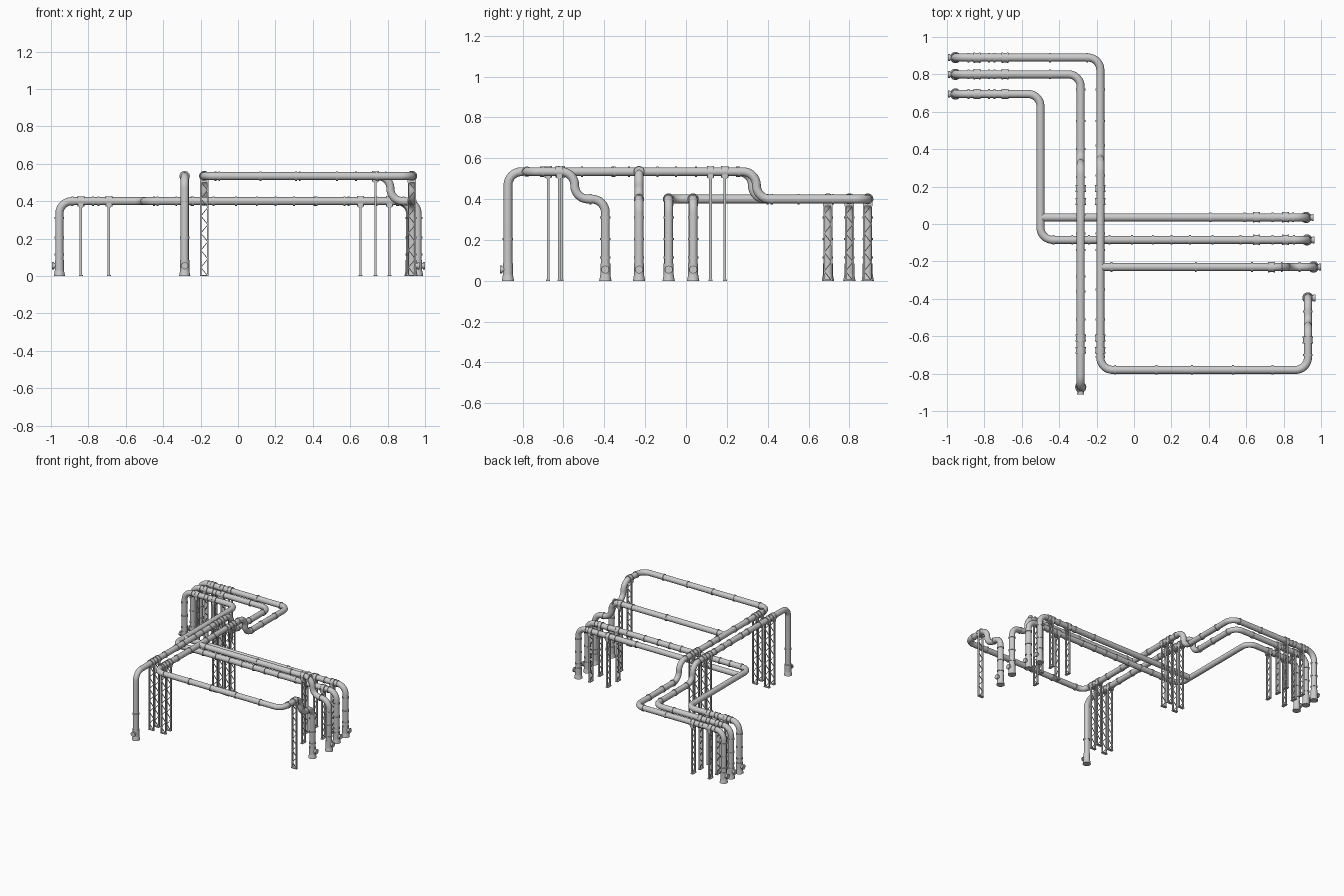
import bpy, bmesh, math
from mathutils import Vector, Matrix

if "Cube" in bpy.data.objects:
    bpy.data.objects.remove(bpy.data.objects["Cube"])

LO, HI, R = 0.40, 0.534, 0.0215   # low / high pipe heights, pipe radius
XA, XB, XC = -0.18, -0.285, -0.50  # the three cross runs
YN, YM, YB = 0.035, -0.085, -0.23  # the three right-hand runs
XL = -0.955                        # left legs


def fillet(pts, rad=0.066, n=8):
    """Round the corners of a polyline."""
    pts = [Vector(p) for p in pts]
    out = [pts[0]]
    for a, b, c in zip(pts, pts[1:], pts[2:]):
        u, v = (a - b).normalized(), (c - b).normalized()
        centre = b + (u + v) * rad
        for i in range(n + 1):
            t = math.pi / 2 * i / n
            out.append(centre - v * rad * math.cos(t) - u * rad * math.sin(t))
    return out + [pts[-1]]


def pipe(name, pts):
    path = fillet(pts)
    cu = bpy.data.curves.new(name, 'CURVE')
    cu.dimensions = '3D'
    cu.bevel_depth, cu.bevel_resolution, cu.use_fill_caps = R, 6, True
    sp = cu.splines.new('POLY')
    sp.points.add(len(path) - 1)
    for p, co in zip(sp.points, path):
        p.co = (*co, 1)
    ob = bpy.data.objects.new(name, cu)
    bpy.context.collection.objects.link(ob)
    bpy.ops.object.select_all(action='DESELECT')
    bpy.context.view_layer.objects.active = ob
    ob.select_set(True)
    bpy.ops.object.convert(target='MESH')
    bpy.ops.object.shade_smooth_by_angle(angle=math.radians(40))


def tube(bm, a, b, r1, r2=None, seg=20):
    """Capped cylinder or cone from a to b."""
    a, b = Vector(a), Vector(b)
    d = b - a
    m = Matrix.Translation((a + b) / 2) @ d.to_track_quat('Z', 'Y').to_matrix().to_4x4()
    bmesh.ops.create_cone(bm, cap_ends=True, segments=seg, radius1=r1,
                          radius2=r1 if r2 is None else r2, depth=d.length, matrix=m)


def box(bm, c, size, rot=None):
    m = Matrix.Translation(c) @ (rot or Matrix()) @ Matrix.Diagonal((*size, 1))
    bmesh.ops.create_cube(bm, size=1, matrix=m)


def finish(name, bm, smooth=True):
    me = bpy.data.meshes.new(name)
    bm.to_mesh(me)
    bm.free()
    ob = bpy.data.objects.new(name, me)
    bpy.context.collection.objects.link(ob)
    if smooth:
        bpy.ops.object.select_all(action='DESELECT')
        bpy.context.view_layer.objects.active = ob
        ob.select_set(True)
        bpy.ops.object.shade_smooth_by_angle(angle=math.radians(40))


# Main pipes and branches
pipe("outer_pipe", [(XL, .89, 0), (XL, .89, LO), (XA, .89, LO), (XA, .345, LO), (XA, .345, HI),
                    (XA, -.78, HI), (.93, -.78, HI), (.93, -.545, HI), (.93, -.545, LO),
                    (.93, -.395, LO), (.93, -.395, 0)])
pipe("middle_pipe", [(XL, .80, 0), (XL, .80, LO), (XB, .80, LO), (XB, .325, LO), (XB, .325, HI),
                     (XB, -.872, HI), (XB, -.872, 0)])
pipe("inner_pipe", [(XL, .695, 0), (XL, .695, LO), (XC, .695, LO), (XC, YM, LO),
                    (.925, YM, LO), (.925, YM, 0)])
pipe("low_branch", [(XC, YN, LO), (.92, YN, LO), (.92, YN, 0)])
pipe("high_branch", [(XA, YB, HI), (.815, YB, HI), (.815, YB, LO), (.96, YB, LO), (.96, YB, 0)])

# Coupling collars along the runs
bm = bmesh.new()


def collars(axis, fixed, z, places):
    for p in places:
        c = Vector((p, fixed, z) if axis == 'x' else (fixed, p, z))
        d = Vector((.005, 0, 0) if axis == 'x' else (0, .005, 0))
        tube(bm, c - d, c + d, .0255)


for y in (.89, .80, .695):
    collars('x', y, LO, (-.885, -.775, -.745))
collars('x', .89, LO, (-.45, -.25))
collars('x', .80, LO, (-.45,))
collars('y', XA, LO, (.72, .55, .42))
collars('y', XB, LO, (.72, .55, .40))
collars('y', XA, HI, (.26, -.05, -.14, -.35, -.51, -.71))
collars('y', XB, HI, (.25, .05, -.05, -.14, -.28, -.36, -.51))
collars('x', -.78, HI, (-.10, .12, .31, .53, .74))
collars('y', .93, HI, (-.70,))
collars('y', .93, LO, (-.468,))
collars('x', YB, HI, (-.12, .33, .63, .79))
collars('x', YB, LO, (.885,))
collars('x', YM, LO, (-.43, -.33, -.24, -.13, -.01, .10, .20, .30, .42, .57, .74, .855))
collars('x', YN, LO, (.41, .59, .74, .85))

# Legs: collars, flared feet and drain stubs
legs = [(XL, .89, (-1, 0)), (XL, .80, (-1, 0)), (XL, .695, (-1, 0)), (.93, -.395, (1, 0)),
        (XB, -.872, (0, -1)), (.925, YM, (1, 0)), (.92, YN, (1, 0)), (.96, YB, (1, 0))]
feet, stubs = bmesh.new(), bmesh.new()
for x, y, d in legs:
    for z in ((.205,) if x == XB else (.115, .205, .31)):
        tube(bm, (x, y, z - .005), (x, y, z + .005), .0255)
    tube(feet, (x, y, 0), (x, y, .03), .030, .0245)
    tube(feet, (x, y, .03), (x, y, .085), .0245)
    o, d = Vector((x, y, .055)), Vector((*d, 0))
    tube(stubs, o, o + d * .036, .014)
    tube(stubs, o + d * .03, o + d * .04, .019)
finish("coupling_collars", bm)
finish("pipe_feet", feet)
finish("drain_stubs", stubs)

# Lattice supports with clamps: (x, y, pipe height, run axis)
sup = [(x, y, LO, 'x') for x in (-.84, -.69) for y in (.89, .80, .695)]
sup += [(x, y, LO, 'x') for x in (.655, .81) for y in (YN, YM)]
sup += [(x, y, HI, 'y') for x in (XA, XB) for y in (.19, .12, -.61, -.675)]
sup += [(.735, YB, HI, 'x'), (.93, -.62, HI, 'y')]
tr, cl = bmesh.new(), bmesh.new()
for x, y, z, ax in sup:
    run = Vector((1, 0, 0) if ax == 'x' else (0, 1, 0))
    rot = Matrix.Rotation(math.pi / 2 if ax == 'x' else 0, 4, 'Z')
    side = rot.to_3x3() @ Vector((1, 0, 0))
    c, top = Vector((x, y, 0)), z - .03
    for s in (-1, 1):
        box(tr, c + side * .0185 * s + Vector((0, 0, top / 2)), (.007, .013, top), rot)
    n = round(top / .045)
    h = top / n
    for i in range(n):
        s = 1 if i % 2 else -1
        tilt = rot @ Matrix.Rotation(s * math.atan2(.037, h), 4, 'Y')
        box(tr, c + Vector((0, 0, h * (i + .5))), (.004, .005, math.hypot(.037, h)), tilt)
    for zz in (.003, top):
        box(tr, c + Vector((0, 0, zz)), (.046, .02, .006), rot)
    # saddle and pipe clamp
    p = c + Vector((0, 0, z))
    box(cl, p - Vector((0, 0, .017)), (.046, .03, .025), rot)
    tube(cl, p - run * .016, p + run * .016, .0255)
    for s in (-1, 1):
        tube(cl, p + run * (.014 * s - .004), p + run * (.014 * s + .004), .028)
finish("lattice_supports", tr, False)
finish("support_clamps", cl)
